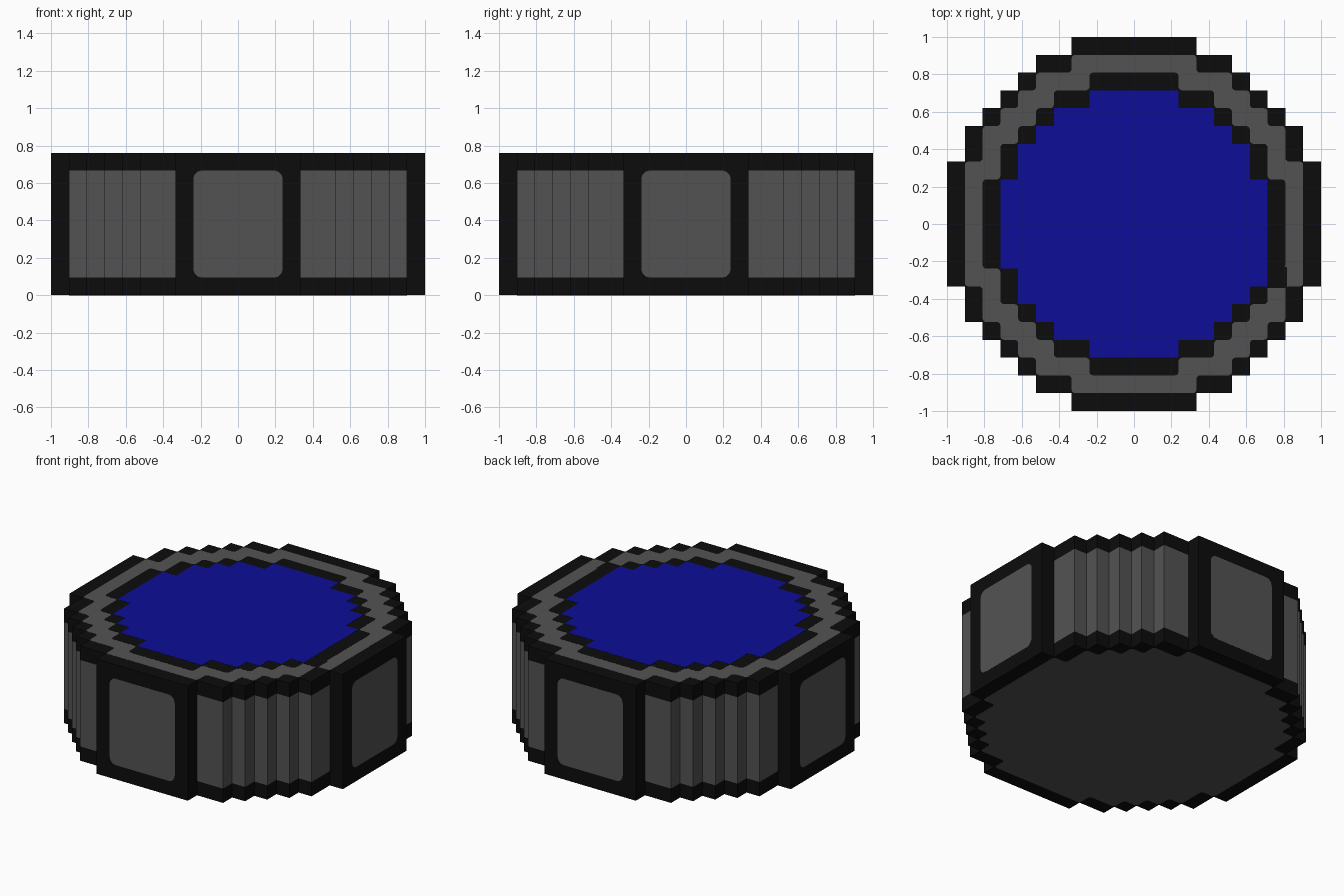
import bpy, bmesh, math
from mathutils import Matrix

if "Cube" in bpy.data.objects:
    bpy.data.objects.remove(bpy.data.objects["Cube"])

U = 2 / 21          # one "pixel" of the stepped shape
H = 8 * U           # total height
T = 0.0008          # thickness of the painted plates


def material(name, rgb):
    m = bpy.data.materials.new(name)
    m.diffuse_color = (*rgb, 1)
    m.use_nodes = True
    m.node_tree.nodes["Principled BSDF"].inputs["Base Color"].default_value = m.diffuse_color
    return m


BLACK = material("black", (0.0037, 0.0037, 0.0037))
GREY = material("grey", (0.086, 0.086, 0.086))
BLUE = material("blue", (0.004, 0.004, 0.31))


def stepped_outline(corners):
    """Outer corners of one quadrant -> full stepped ring (four-fold)."""
    quad = []
    for i, (x, y) in enumerate(corners):
        quad.append((x, y))
        if i + 1 < len(corners):
            quad.append((corners[i + 1][0], y))
    ring = []
    for _ in range(4):
        ring += quad
        quad = [(-y, x) for x, y in quad]
    return [(x * U, y * U) for x, y in ring]


def rect(x0, x1, y0, y1):
    return [(x * U, y * U) for x, y in ((x0, y0), (x1, y0), (x1, y1), (x0, y1))]


def rounded(points, r, n=4):
    """Replace each right-angle corner with a quarter arc."""
    out = []
    for i, (x, y) in enumerate(points):
        (px, py), (qx, qy) = points[i - 1], points[(i + 1) % len(points)]
        la, lb = math.hypot(px - x, py - y), math.hypot(qx - x, qy - y)
        ax, ay = (px - x) / la * r, (py - y) / la * r
        bx, by = (qx - x) / lb * r, (qy - y) / lb * r
        for k in range(n + 1):
            a = k / n * math.pi / 2
            s, c = 1 - math.sin(a), 1 - math.cos(a)
            out.append((x + ax * s + bx * c, y + ay * s + by * c))
    return out


def prism(name, points, levels, mats, rule=None, matrix=None):
    """Stack an outline through the z levels, capped at both ends."""
    bm = bmesh.new()
    rings = [[bm.verts.new((x, y, z)) for x, y in points] for z in levels]
    n = len(points)
    for lo, hi in zip(rings, rings[1:]):
        for i in range(n):
            j = (i + 1) % n
            bm.faces.new((lo[i], lo[j], hi[j], hi[i]))
    bm.faces.new(rings[0][::-1])
    bm.faces.new(rings[-1])
    if rule:
        for f in bm.faces:
            f.material_index = rule(f)
    if matrix:
        bm.transform(matrix)
    bmesh.ops.recalc_face_normals(bm, faces=bm.faces)
    me = bpy.data.meshes.new(name)
    bm.to_mesh(me)
    bm.free()
    for m in mats:
        me.materials.append(m)
    ob = bpy.data.objects.new(name, me)
    bpy.context.collection.objects.link(ob)
    return ob


OUTER = [(10.5, 3.5), (9.5, 5.5), (8.5, 6.5), (7.5, 7.5), (6.5, 8.5), (5.5, 9.5), (3.5, 10.5)]
RING = [(9.5, 3.5), (8.5, 5.5), (7.5, 6.5), (6.5, 7.5), (5.5, 8.5), (3.5, 9.5)]
INNER = [(8.5, 2.5), (7.5, 4.5), (6.5, 5.5), (5.5, 6.5), (4.5, 7.5), (2.5, 8.5)]
POOL = [(7.5, 2.5), (6.5, 4.5), (5.5, 5.5), (4.5, 6.5), (2.5, 7.5)]


# Body: black, with grey middle band on the stepped corners
def body_rule(f):
    c = f.calc_center_median()
    middle = U < c.z < 7 * U and abs(f.normal.z) < 0.5
    return int(middle and max(abs(c.x), abs(c.y)) < 9.6 * U)


prism("body", stepped_outline(OUTER), (T, U, 7 * U, H - 3 * T), (BLACK, GREY),
      lambda f: (f.normal_update(), body_rule(f))[1])

# Top: grey ring, black inner line, blue centre
R = 0.02
prism("top_ring", rounded(stepped_outline(RING), R), (H - 3 * T, H - 2 * T), [GREY])
prism("inner_line", rounded(stepped_outline(INNER), R), (H - 2 * T, H - T), [BLACK])
prism("blue_centre", stepped_outline(POOL), (H - T, H), [BLUE])

# The one irregular step at the front right of the top
prism("inner_line_step", rect(7.5, 8.6, -3.6, -2.4), (H - 2 * T, H - T), [BLACK])
prism("blue_step", rect(6.5, 7.5, -3.5, -2.5), (H - T, H), [BLUE])

# Underside plate
prism("underside", rounded(stepped_outline(RING), R), (0, T), [GREY])

# Rounded grey panel on each of the four flat sides
for i, side in enumerate(("front", "right", "back", "left")):
    m = (Matrix.Rotation(i * math.pi / 2, 4, 'Z')
         @ Matrix.Translation((0, -1, 0))
         @ Matrix.Rotation(math.pi / 2, 4, 'X'))
    prism(side + "_panel", rounded(rect(-2.5, 2.5, 1, 7), 0.045, 6), (0, T), [GREY], matrix=m)
